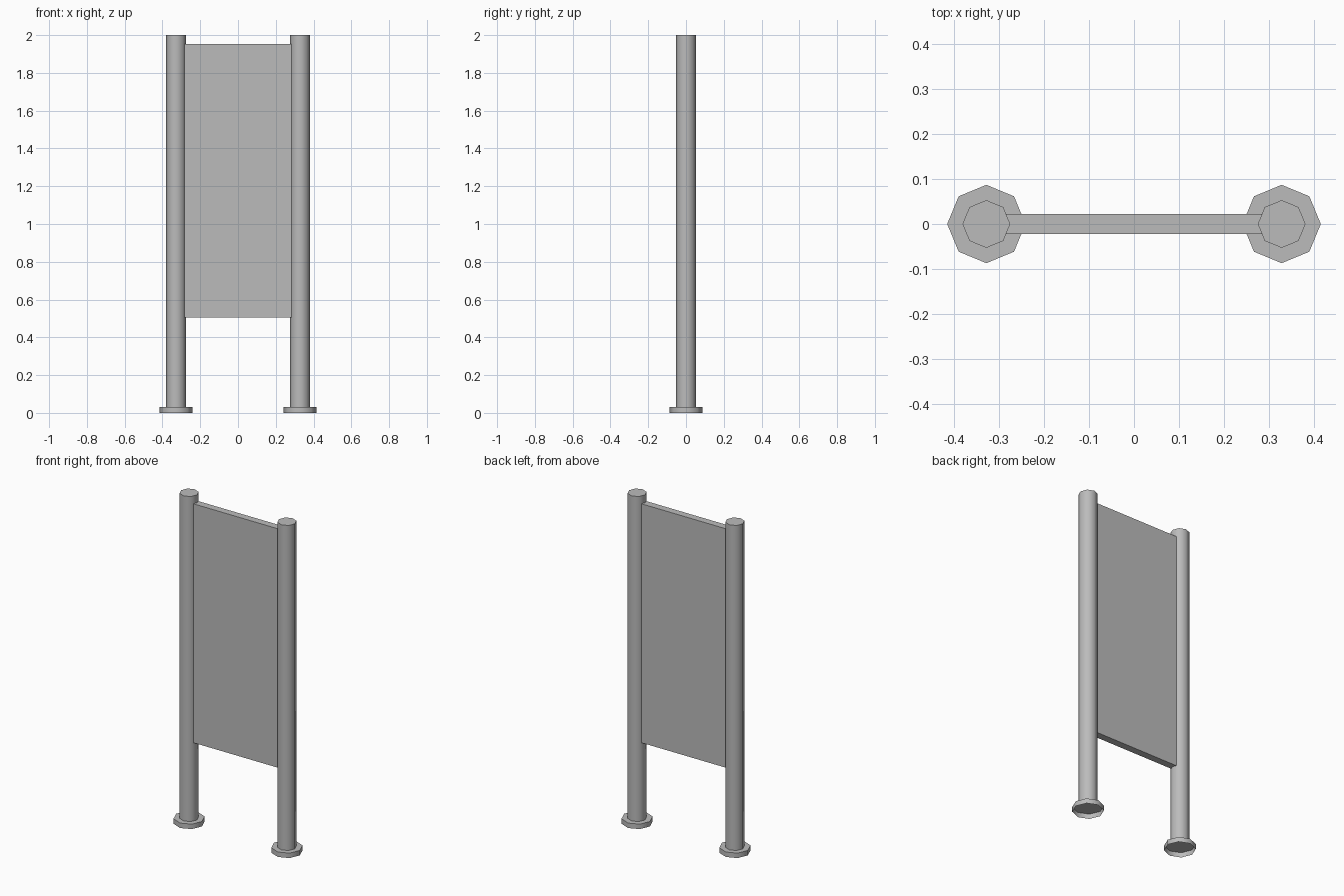
import bpy
import bmesh
from math import radians

cube = bpy.data.objects.get("Cube")
if cube:
    bpy.data.objects.remove(cube, do_unlink=True)

# Single painted-metal colour
GREY = (0.5, 0.5, 0.5, 1)
metal = bpy.data.materials.new("grey metal")
metal.use_nodes = True
metal.diffuse_color = GREY
metal.node_tree.nodes["Principled BSDF"].inputs["Base Color"].default_value = GREY


def finish(obj, name):
    obj.name = name
    obj.data.materials.append(metal)
    return obj


def octagon_tube(name, x, radius, z0, z1):
    """Smooth eight-sided cylinder, closed on top and open underneath."""
    bpy.ops.mesh.primitive_cylinder_add(
        vertices=8, radius=radius, depth=z1 - z0, location=(x, 0, (z0 + z1) / 2))
    obj = finish(bpy.context.object, name)
    bm = bmesh.new()
    bm.from_mesh(obj.data)
    bottom = [f for f in bm.faces if f.normal.z < -0.9]
    bmesh.ops.delete(bm, geom=bottom, context="FACES_ONLY")
    bm.to_mesh(obj.data)
    bm.free()
    bpy.ops.object.shade_smooth_by_angle(angle=radians(60))


# Posts standing in shallow, hollow feet
FOOT_TOP = 0.03
for side, x in (("left", 0.328), ("right", -0.328)):
    octagon_tube(side + "_foot", x, 0.087, 0, FOOT_TOP)
    octagon_tube(side + "_post", x, 0.053, FOOT_TOP, 2)

# Flat board held between the posts
bpy.ops.mesh.primitive_cube_add(size=1, location=(0, 0, 1.228))
board = finish(bpy.context.object, "board")
board.scale = (0.58, 0.044, 1.448)
